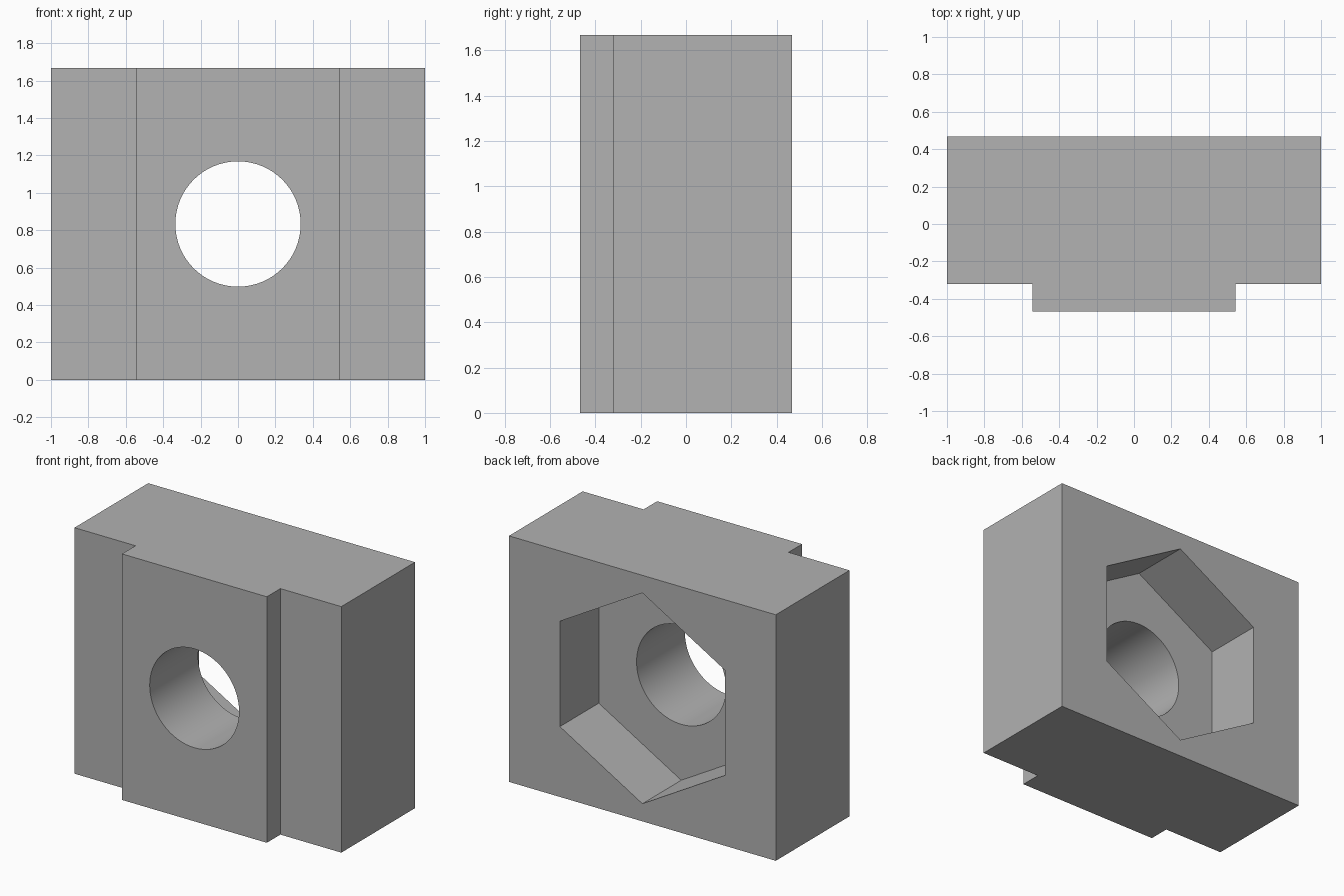
import bpy
import bmesh
import math
from mathutils import Matrix

old = bpy.data.objects.get("Cube")
if old:
    bpy.data.objects.remove(old, do_unlink=True)

WIDTH, DEPTH, HEIGHT = 2.0, 0.934, 1.667
BACK, FRONT = DEPTH / 2, -DEPTH / 2
STEP_Y, RIDGE_X = -0.322, 0.543
BORE_RADIUS, HEX_RADIUS, HEX_FLOOR = 0.335, 0.714, 0.051

grey = bpy.data.materials.new("plain grey")
grey.use_nodes = True
colour = (0.445, 0.445, 0.445, 1)
grey.diffuse_color = colour
grey.node_tree.nodes["Principled BSDF"].inputs["Base Color"].default_value = colour


def add_object(name, bm):
    bmesh.ops.recalc_face_normals(bm, faces=bm.faces)
    mesh = bpy.data.meshes.new(name)
    bm.to_mesh(mesh)
    bm.free()
    mesh.materials.append(grey)
    obj = bpy.data.objects.new(name, mesh)
    bpy.context.collection.objects.link(obj)
    return obj


def prism_cutter(name, sides, radius, y0, y1):
    """Prism along y with one corner pointing straight up."""
    bm = bmesh.new()
    place = Matrix.Translation((0, (y0 + y1) / 2, HEIGHT / 2)) @ Matrix.Rotation(math.pi / 2, 4, "X")
    bmesh.ops.create_cone(bm, cap_ends=True, segments=sides, radius1=radius,
                          radius2=radius, depth=y1 - y0, matrix=place)
    obj = add_object(name, bm)
    obj.hide_render = True
    return obj


# Block with a raised vertical ridge on the front
half = [(WIDTH / 2, BACK), (WIDTH / 2, STEP_Y), (RIDGE_X, STEP_Y), (RIDGE_X, FRONT)]
outline = half + [(-x, y) for x, y in reversed(half)]
bm = bmesh.new()
base = bm.faces.new([bm.verts.new((x, y, 0)) for x, y in outline])
grown = bmesh.ops.extrude_face_region(bm, geom=[base])["geom"]
bmesh.ops.translate(bm, vec=(0, 0, HEIGHT),
                    verts=[v for v in grown if isinstance(v, bmesh.types.BMVert)])
block = add_object("nut_block", bm)

# Round bore through the front and hexagonal pocket in the back
cutters = [prism_cutter("bore_cutter", 96, BORE_RADIUS, FRONT - 0.1, BACK + 0.1),
           prism_cutter("hex_pocket_cutter", 6, HEX_RADIUS, HEX_FLOOR, BACK + 0.2)]
bpy.context.view_layer.objects.active = block
block.select_set(True)
for cutter in cutters:
    cut = block.modifiers.new(cutter.name, "BOOLEAN")
    cut.operation = "DIFFERENCE"
    cut.solver = "EXACT"
    cut.object = cutter
    bpy.ops.object.modifier_apply(modifier=cut.name)
    bpy.data.objects.remove(cutter, do_unlink=True)

# Smooth bore, crisp edges elsewhere
bpy.ops.object.select_all(action="DESELECT")
block.select_set(True)
bpy.ops.object.shade_smooth_by_angle(angle=math.radians(30))
